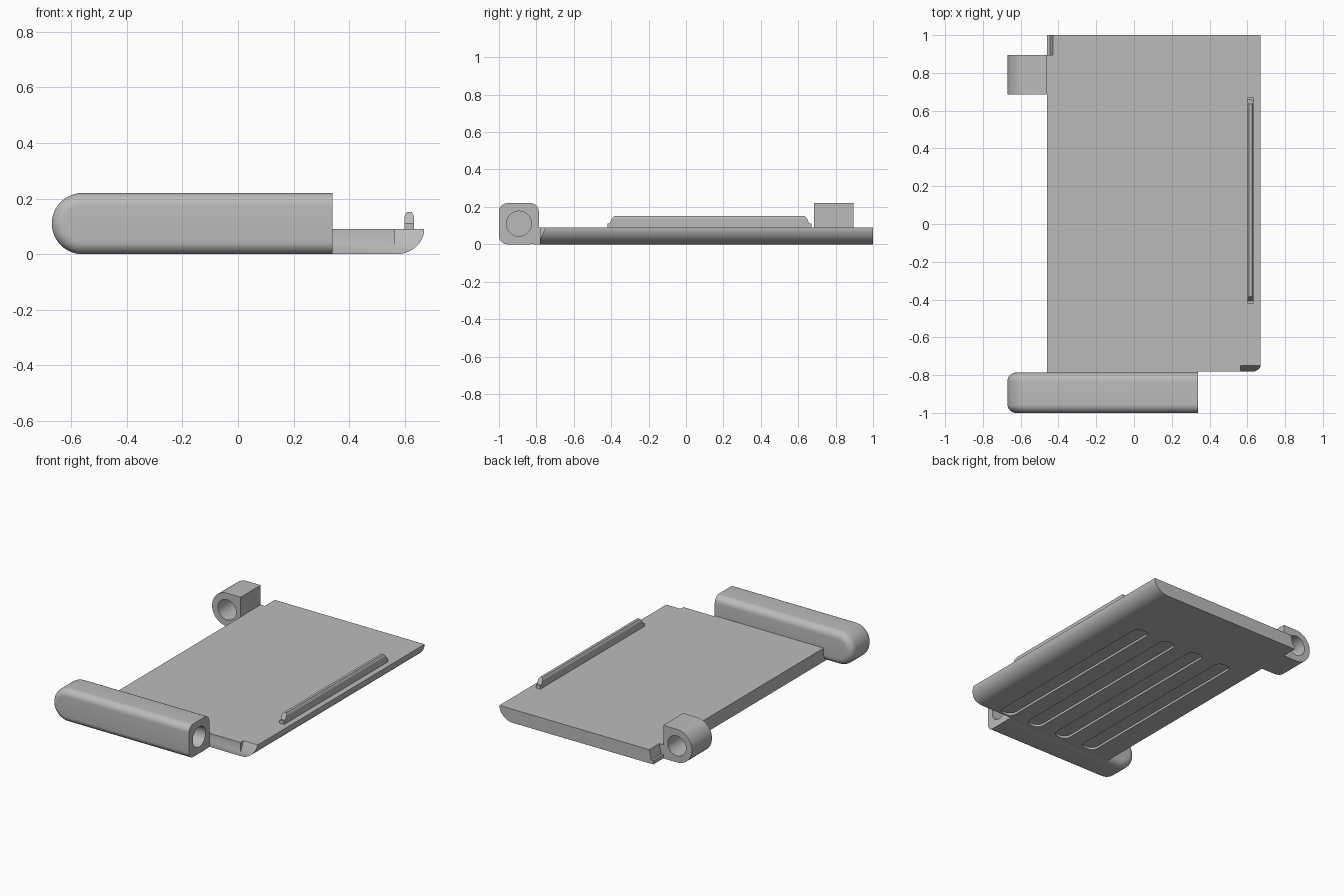
import bpy, bmesh, math

if "Cube" in bpy.data.objects:
    bpy.data.objects.remove(bpy.data.objects["Cube"])

GREY = bpy.data.materials.new("plain grey")
GREY.diffuse_color = (0.5, 0.5, 0.5, 1)
GREY.use_nodes = True
GREY.node_tree.nodes["Principled BSDF"].inputs["Base Color"].default_value = GREY.diffuse_color


def loft(name, rings):
    """Closed solid through matching rings of points, capped at both ends."""
    bm = bmesh.new()
    loops = [[bm.verts.new(p) for p in r] for r in rings]
    n = len(loops[0])
    for a, b in zip(loops, loops[1:]):
        for i in range(n):
            j = (i + 1) % n
            bm.faces.new((a[i], a[j], b[j], b[i]))
    bm.faces.new(loops[0])
    bm.faces.new(loops[-1])
    bmesh.ops.recalc_face_normals(bm, faces=bm.faces)
    me = bpy.data.meshes.new(name)
    bm.to_mesh(me)
    bm.free()
    me.materials.append(GREY)
    ob = bpy.data.objects.new(name, me)
    bpy.context.collection.objects.link(ob)
    return ob


def cut(ob, cutter):
    bpy.context.view_layer.objects.active = ob
    m = ob.modifiers.new("cut", 'BOOLEAN')
    m.operation, m.solver, m.object = 'DIFFERENCE', 'EXACT', cutter
    bpy.ops.object.modifier_apply(modifier=m.name)
    bpy.data.objects.remove(cutter)


def smooth(ob):
    bpy.ops.object.select_all(action='DESELECT')
    ob.select_set(True)
    bpy.context.view_layer.objects.active = ob
    bpy.ops.object.shade_smooth_by_angle(angle=math.radians(30))


def along_y(pts, y):
    return [(x, y, z) for x, z in pts]


def along_x(pts, x):
    return [(x, y, z) for y, z in pts]


def circle(a, b, r, n=40):
    return [(a + r * math.cos(2 * math.pi * i / n), b + r * math.sin(2 * math.pi * i / n)) for i in range(n)]


def round_end(x_right, inset=0.0, n=24):
    """Half-round left end with a square right end, in x and z."""
    r = 0.11 - inset
    arc = [(-0.56 + r * math.cos(t), 0.11 + r * math.sin(t))
           for t in (math.pi * (0.5 + i / n) for i in range(n + 1))]
    return arc + [(x_right, 0.11 - r), (x_right, 0.11 + r)]


# Plate with a rounded lower right edge
edge = [(0.57 + 0.1 * math.sin(t), 0.09 - 0.09 * math.cos(t))
        for t in (math.pi / 2 * i / 12 for i in range(13))]
section = [(-0.46, 0.09), (-0.46, 0)] + edge
plate = loft("plate", [along_y(section, -0.78), along_y(section, 1.0)])

# Sloped reliefs at the front right and back left corners
wedge = [(-0.75, 0.09), (-0.735, 0.12), (-0.80, 0.12), (-0.80, 0.025), (-0.78, 0.025)]
cut(plate, loft("front_relief", [along_x(wedge, 0.565), along_x(wedge, 0.75)]))
wedge = [(-0.43, 0.12), (-0.43, 0.09), (-0.445, 0.025), (-0.50, 0.025), (-0.50, 0.12)]
cut(plate, loft("back_relief", [along_y(wedge, 0.895), along_y(wedge, 1.1)]))

# Four shallow rounded slots in the underside
for i in range(4):
    cx = 0.40 - 0.22 * i
    c = 0.045
    outline = []
    for k, (sx, y) in enumerate([(1, 0.57), (-1, 0.57), (-1, -0.77), (1, -0.77)]):
        ox = cx + sx * (0.053 - c)
        oy = y - c if y > 0 else y + c
        for s in range(7):
            t = math.pi / 2 * (k + s / 6)
            outline.append((ox + c * math.cos(t), oy + c * math.sin(t)))
    cut(plate, loft("slot", [[(x, y, z) for x, y in outline] for z in (-0.05, 0.015)]))
smooth(plate)

# Front arm: half-round left end, softened long edges, bored right end
B = 0.045
steps = [math.pi / 2 * i / 8 for i in range(9)]
front = [along_y(round_end(0.34, B * (1 - math.sin(t))), -1 + B * (1 - math.cos(t))) for t in steps]
back = [along_y(round_end(0.34, B * (1 - math.sin(t))), -0.787 - B * (1 - math.cos(t))) for t in reversed(steps)]
arm = loft("front_arm", front + back)
bore = circle(-0.893, 0.11, 0.067)
cut(arm, loft("arm_bore", [along_x(bore, 0.0), along_x(bore, 0.5)]))
smooth(arm)

# Web joining the arm to the plate
web = [(-0.46, 0), (0.338, 0), (0.338, 0.09), (-0.46, 0.09)]
loft("arm_web", [along_y(web, -0.815), along_y(web, -0.78)])

# Back hinge lug with a through bore
lug = loft("hinge_lug", [along_y(round_end(-0.46), y) for y in (0.685, 0.895)])
bore = circle(-0.56, 0.11, 0.067)
cut(lug, loft("lug_bore", [along_y(bore, 0.6), along_y(bore, 1.0)]))
smooth(lug)

# Guide rail with chamfered top and sloped ends
rail_section = [(0.60, 0.085), (0.633, 0.085), (0.633, 0.138), (0.625, 0.152), (0.608, 0.152), (0.60, 0.138)]


def rail_ring(y_end, sign):
    return [(x, y_end + sign * max(0, z - 0.112) * 0.9, z) for x, z in rail_section]


rail = loft("guide_rail", [rail_ring(-0.42, 1), rail_ring(0.67, -1)])
# Lower straight part of the rail ends
foot = [(0.60, 0.085), (0.633, 0.085), (0.633, 0.112), (0.60, 0.112)]
loft("rail_foot", [along_y(foot, -0.42), along_y(foot, 0.67)])
